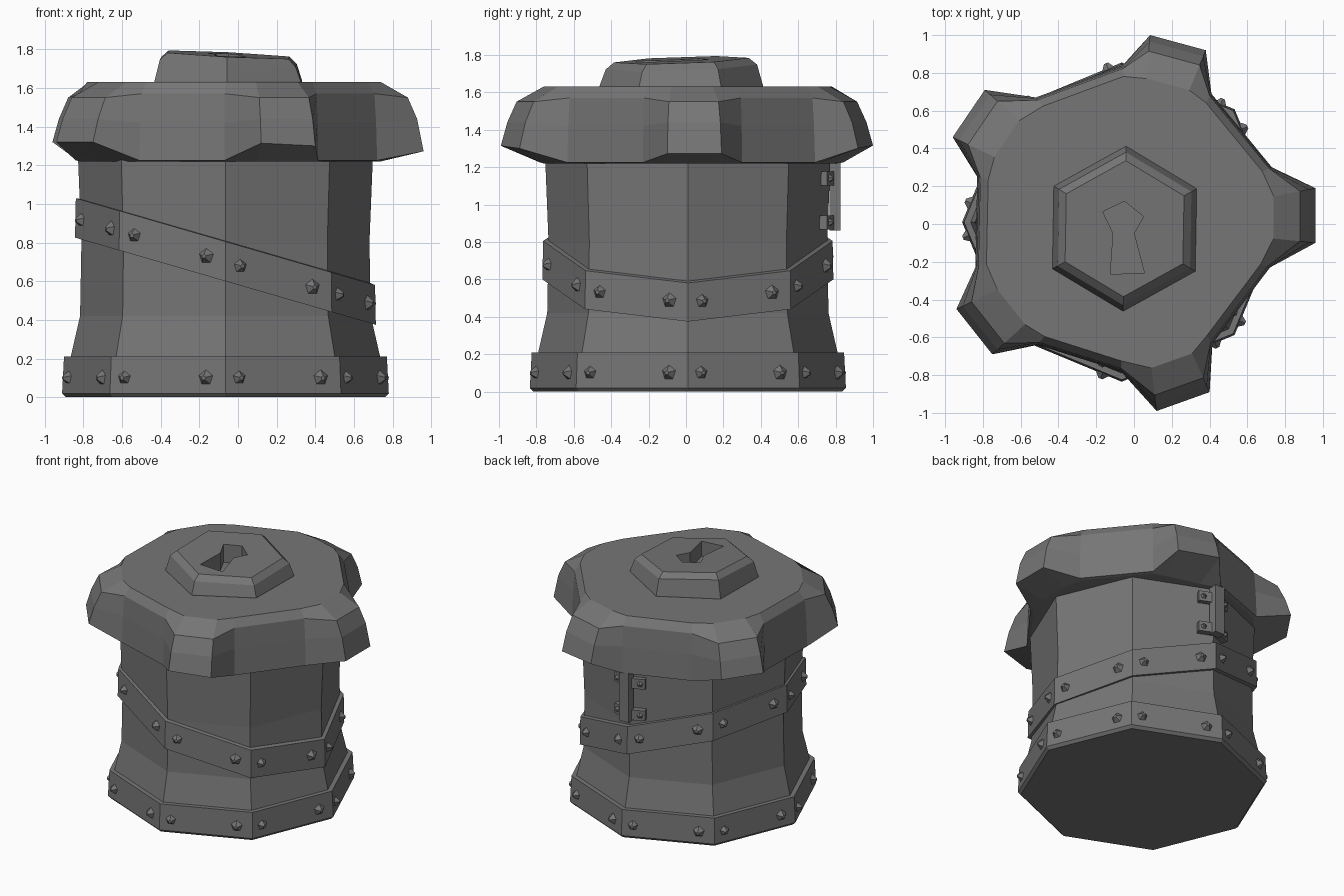
import bpy, bmesh, math
from mathutils import Vector, Matrix

if "Cube" in bpy.data.objects:
    bpy.data.objects.remove(bpy.data.objects["Cube"])

CX, CY = -0.065, 0.01
iron = bpy.data.materials.new("iron_grey")
iron.diffuse_color = (0.18, 0.18, 0.18, 1)
iron.use_nodes = True
iron.node_tree.nodes["Principled BSDF"].inputs["Base Color"].default_value = iron.diffuse_color


def finish(name, bm):
    bmesh.ops.recalc_face_normals(bm, faces=bm.faces)
    me = bpy.data.meshes.new(name)
    bm.to_mesh(me)
    bm.free()
    me.materials.append(iron)
    ob = bpy.data.objects.new(name, me)
    bpy.context.collection.objects.link(ob)
    return ob


def loft(name, rings):
    """Skin a stack of point rings and cap both ends."""
    bm = bmesh.new()
    loops = [[bm.verts.new(p) for p in ring] for ring in rings]
    n = len(loops[0])
    for a, b in zip(loops, loops[1:]):
        for i in range(n):
            j = (i + 1) % n
            bm.faces.new((a[i], a[j], b[j], b[i]))
    bm.faces.new(loops[0])
    bm.faces.new(loops[-1])
    return finish(name, bm)


def octagon(r, z, slope=0.0):
    pts = []
    for k in range(8):
        a = math.radians(45 * k)
        dx = r * math.cos(a)
        pts.append(Vector((CX + dx, CY + r * math.sin(a), z + slope * dx)))
    return pts


# Drum body, flared towards the foot
loft("drum_body", [octagon(r, z) for r, z in
                   [(.81, .05), (.80, .21), (.752, .42), (.745, .8), (.765, 1.3)]])

# Foot band and slanted strap
loft("foot_band", [octagon(r, z) for r, z in
                   [(.825, 0), (.845, .02), (.835, .21), (.78, .21)]])
TILT = -0.29
loft("slanted_strap", [octagon(r, z, TILT) for r, z in
                       [(.73, .60), (.778, .60), (.774, .805), (.73, .81)]])


# Five-sided rivets, two on each face of a band
def rivets(name, r, z, slope, t0, t1):
    bm = bmesh.new()
    ring = octagon(r, z, slope)
    for k in range(8):
        a = math.radians(45 * k + 22.5)
        n = Vector((math.cos(a), math.sin(a), 0))
        for t, size in ((t0, .045), (t1, .052)):
            p = ring[k].lerp(ring[(k + 1) % 8], t) + n * .01
            m = Matrix.Translation(p) @ n.to_track_quat('Z', 'Y').to_matrix().to_4x4()
            bmesh.ops.create_cone(bm, cap_ends=True, segments=5, radius1=size,
                                  radius2=.012, depth=.045, matrix=m)
    finish(name, bm)


rivets("foot_rivets", .84, .10, 0, .12, .83)
rivets("strap_rivets", .776, .70, TILT, .14, .82)

# Five-lobed lid: pairs of tip points alternate with pairs of valley points
outline = [(.96, -.10), (.96, .19), (.73, .30), (.41, .69),
           (.38, .92), (.085, 1.0), (-.06, .84), (-.52, .67),
           (-.79, .71), (-.96, .46), (-.83, .25), (-.84, -.23),
           (-.94, -.45), (-.75, -.69), (-.51, -.64), (-.07, -.78),
           (.12, -.99), (.40, -.89), (.415, -.635), (.72, -.23)]


def lid_ring(tip_scale, tip_z, valley_scale, valley_z):
    pts = []
    for i, (x, y) in enumerate(outline):
        tip = i % 4 < 2
        s = tip_scale if tip else valley_scale
        z = tip_z if tip else valley_z
        if tip and tip_z < 1.4 and tip_scale == 1:
            z -= .05 * max(x, 0)
        pts.append((x * s, y * s, z))
    return pts


loft("lobed_lid", [lid_ring(.77, 1.22, .97, 1.22),
                   lid_ring(1, 1.32, 1, 1.225),
                   lid_ring(.965, 1.44, .992, 1.42),
                   lid_ring(.915, 1.55, .98, 1.57),
                   lid_ring(.77, 1.63, .93, 1.63)])


# Hexagonal lock plate with slightly tilted top
def hexagon(r, z, tilt):
    pts = []
    for k in range(6):
        a = math.radians(60 * k + 29)
        x, y = r * math.cos(a), r * math.sin(a)
        pts.append((x - .05, y - .025, z + tilt * (-.05 * x + .035 * y)))
    return pts


plate = loft("lock_plate", [hexagon(.437, 1.60, 0), hexagon(.437, 1.635, 0),
                            hexagon(.405, 1.735, 1), hexagon(.36, 1.772, 1)])

# Keyhole recess
keyhole = [(-.05, .12), (.05, .04), (0, -.05), (.055, -.26),
           (-.125, -.265), (-.11, -.05), (-.165, .065)]
cutter = loft("keyhole_cutter", [[(x, y, z) for x, y in keyhole] for z in (1.645, 1.9)])
cutter.hide_render = True
cutter.hide_viewport = True
cutter.display_type = 'WIRE'
mod = plate.modifiers.new("keyhole", 'BOOLEAN')
mod.operation = 'DIFFERENCE'
mod.solver = 'EXACT'
mod.object = cutter

# Hinge on the back corner: upright bar with four riveted feet
bm = bmesh.new()


def box(center, size, angle=0.0):
    m = (Matrix.Translation(center) @ Matrix.Rotation(angle, 4, 'Z')
         @ Matrix.Diagonal((*size, 1)))
    bmesh.ops.create_cube(bm, size=1, matrix=m)


box((CX, .797, 1.045), (.08, .06, .37))
for side in (-1, 1):
    for z in (.905, 1.14):
        ang = -side * math.radians(22.5)
        box((CX + side * .06, .755, z), (.12, .05, .075), ang)
        n = Vector((side * math.sin(math.radians(22.5)), math.cos(math.radians(22.5)), 0))
        m = (Matrix.Translation(Vector((CX + side * .085, .75, z)) + n * .03)
             @ n.to_track_quat('Z', 'Y').to_matrix().to_4x4())
        bmesh.ops.create_cone(bm, cap_ends=True, segments=5, radius1=.022,
                              radius2=.006, depth=.02, matrix=m)
finish("back_hinge", bm)
